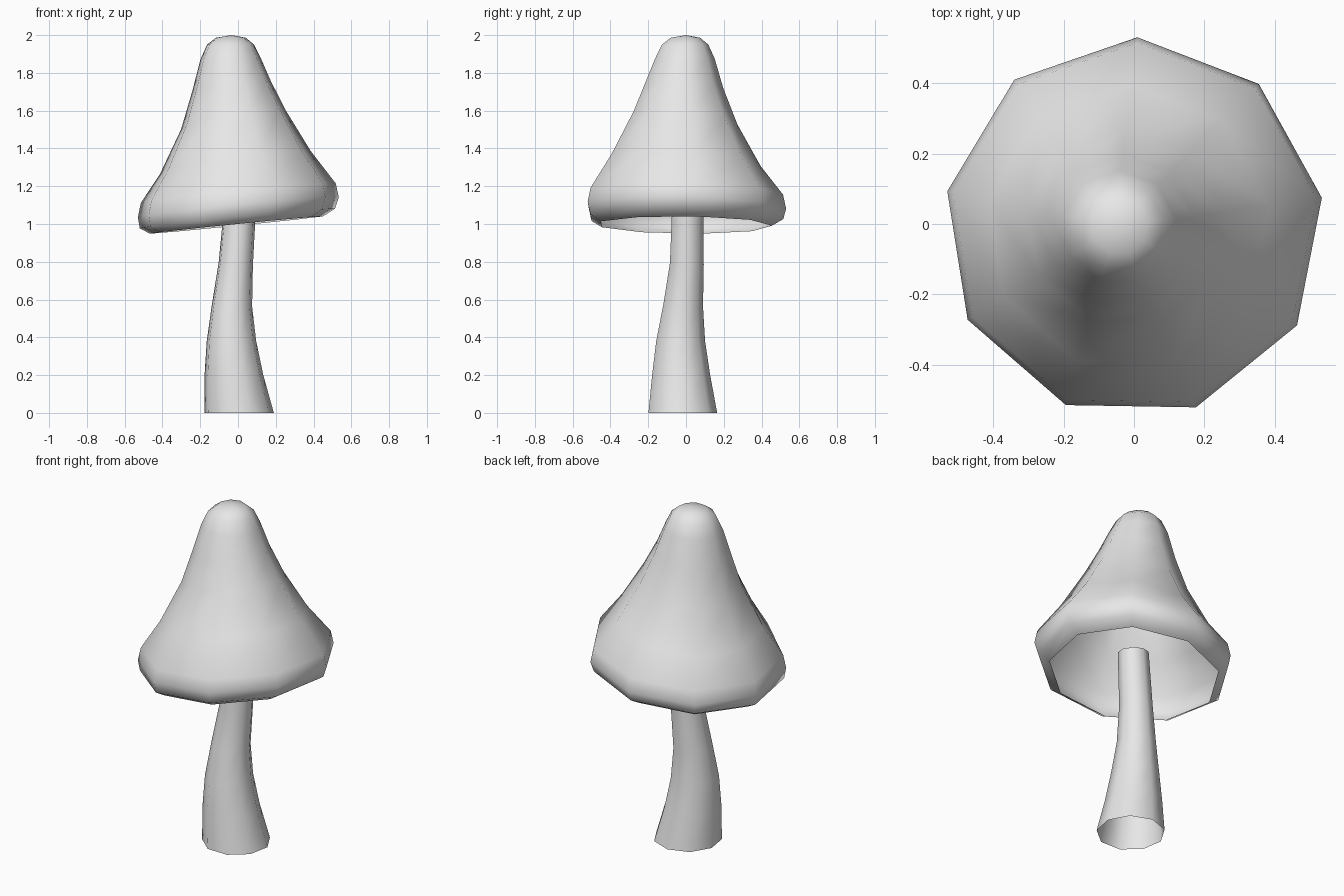
import bpy, bmesh
from math import cos, sin, radians

cube = bpy.data.objects.get("Cube")
if cube:
    bpy.data.objects.remove(cube, do_unlink=True)

GREY = (0.8, 0.8, 0.8, 1)
mat = bpy.data.materials.new("light grey")
mat.use_nodes = True
mat.diffuse_color = GREY
mat.node_tree.nodes["Principled BSDF"].inputs["Base Color"].default_value = GREY

SIDES = 9


def loft(name, rings, apex=None):
    """Skin nine-sided rings given as (x, y, z, radius, slope_x, slope_y)."""
    bm = bmesh.new()
    loops = []
    for x, y, z, r, sx, sy in rings:
        loop = []
        for i in range(SIDES):
            a = radians(89 + 360 * i / SIDES)
            dx, dy = r * cos(a), r * sin(a)
            loop.append(bm.verts.new((x + dx, y + dy, z + sx * dx + sy * dy)))
        loops.append(loop)
    for low, high in zip(loops, loops[1:]):
        for i in range(SIDES):
            j = (i + 1) % SIDES
            bm.faces.new((low[i], low[j], high[j], high[i]))
    if apex:
        tip = bm.verts.new(apex)
        for i in range(SIDES):
            bm.faces.new((loops[-1][i], loops[-1][(i + 1) % SIDES], tip))
    for f in bm.faces:
        f.smooth = True
    mesh = bpy.data.meshes.new(name)
    bm.to_mesh(mesh)
    bm.free()
    mesh.materials.append(mat)
    obj = bpy.data.objects.new(name, mesh)
    bpy.context.collection.objects.link(obj)
    return obj


# Curved, open-ended stem that reaches a little way into the cap
loft("stem", [
    (0.005, -0.022, 0.0, 0.187, 0, 0),
    (-0.022, -0.03, 0.2, 0.158, 0, 0),
    (-0.035, -0.032, 0.38, 0.133, 0, 0),
    (-0.032, -0.018, 0.57, 0.108, -0.05, -0.05),
    (-0.012, 0.002, 0.79, 0.092, -0.1, -0.08),
    (0.012, 0.008, 1.11, 0.085, -0.1, -0.08),
])

# Hollow, tilted cap with a rolled rim and a blunt tip
loft("cap", [
    (-0.01, -0.01, 0.995, 0.465, 0.1, -0.01),
    (-0.005, -0.01, 1.03, 0.525, 0.1, -0.01),
    (0.0, -0.01, 1.09, 0.54, 0.1, -0.02),
    (0.0, -0.01, 1.165, 0.524, 0.1, -0.02),
    (-0.015, -0.01, 1.33, 0.405, 0.15, -0.06),
    (-0.025, -0.01, 1.555, 0.282, 0.18, -0.1),
    (-0.034, -0.015, 1.73, 0.212, 0.12, -0.05),
    (-0.04, -0.01, 1.875, 0.162, 0.03, 0),
    (-0.04, -0.008, 1.95, 0.126, 0, 0),
    (-0.038, -0.005, 1.986, 0.08, 0, 0),
], apex=(-0.035, 0, 2.0))
